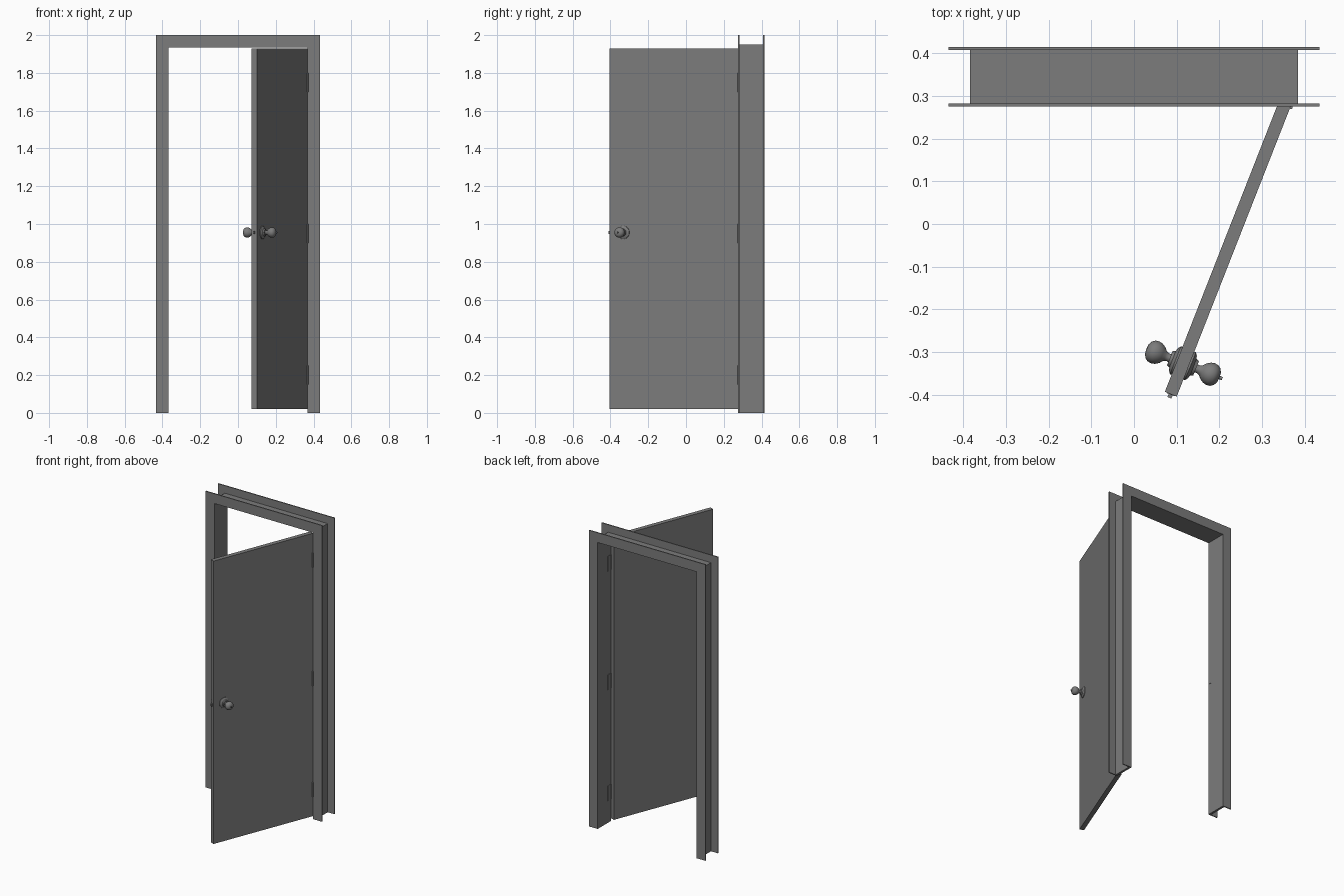
import bpy, bmesh, math
from mathutils import Matrix, Vector

if "Cube" in bpy.data.objects:
    bpy.data.objects.remove(bpy.data.objects["Cube"])

grey = bpy.data.materials.new("mid_grey")
grey.use_nodes = True
grey.diffuse_color = (0.2, 0.2, 0.2, 1)
grey.node_tree.nodes["Principled BSDF"].inputs["Base Color"].default_value = (0.2, 0.2, 0.2, 1)


def finish(name, bm, matrix=Matrix(), smooth=False):
    bmesh.ops.recalc_face_normals(bm, faces=bm.faces)
    for f in bm.faces:
        f.smooth = smooth
    mesh = bpy.data.meshes.new(name)
    bm.to_mesh(mesh)
    bm.free()
    mesh.materials.append(grey)
    ob = bpy.data.objects.new(name, mesh)
    bpy.context.collection.objects.link(ob)
    ob.matrix_world = matrix
    if smooth:
        bpy.ops.object.select_all(action='DESELECT')
        ob.select_set(True)
        bpy.context.view_layer.objects.active = ob
        bpy.ops.object.shade_smooth_by_angle(angle=math.radians(35))
    return ob


def box(name, lo, hi, matrix=Matrix()):
    lo, hi = Vector(lo), Vector(hi)
    bm = bmesh.new()
    bmesh.ops.create_cube(bm, size=1)
    for v in bm.verts:
        v.co = (lo + hi) / 2 + v.co * (hi - lo)
    return finish(name, bm, matrix)


def lathe(name, profile, matrix, steps=32):
    # profile is (radius, height), turned about local z
    bm = bmesh.new()
    verts = [bm.verts.new((r, 0, h)) for r, h in profile]
    edges = [bm.edges.new(pair) for pair in zip(verts, verts[1:])]
    bmesh.ops.spin(bm, geom=verts + edges, cent=(0, 0, 0), axis=(0, 0, 1),
                   angle=math.tau, steps=steps)
    bmesh.ops.remove_doubles(bm, verts=bm.verts, dist=0.0001)
    return finish(name, bm, matrix, True)


# Door frame: a channel section swept up, across and down with mitred corners
HALF, HEAD, LIP, WALL = 0.369, 1.934, 0.066, 0.015
FRONT, BACK, SHEET = 0.275, 0.415, 0.007
section = [(LIP, FRONT), (0, FRONT), (0, BACK), (LIP, BACK), (LIP, BACK - SHEET),
           (WALL, BACK - SHEET), (WALL, FRONT + SHEET), (LIP, FRONT + SHEET)]
bm = bmesh.new()
rings = []
for side, top in ((-1, 0), (-1, 1), (1, 1), (1, 0)):
    rings.append([bm.verts.new((side * (HALF + d), y, top * (HEAD + d))) for d, y in section])
n = len(section)
for a, b in zip(rings, rings[1:]):
    for i in range(n):
        j = (i + 1) % n
        bm.faces.new((a[i], a[j], b[j], b[i]))
bm.faces.new(rings[0])
bm.faces.new(rings[-1])
finish("door_frame", bm)

# Door leaf, swung open: local x runs from hinge to free edge, local y is thickness
WIDTH, THICK = 0.73, 0.03
along = Vector((-0.267, -0.68, 0)).normalized()
across = Vector((along.y, -along.x, 0))
swing = Matrix.Translation((0.367, 0.275, 0)) @ Matrix((along, across, (0, 0, 1))).transposed().to_4x4()
box("door_leaf", (0, 0, 0.02), (WIDTH, THICK, 1.93), swing)

# Knob, neck and rose on both faces
KNOB_X, KNOB_Z = 0.652, 0.955
rose = [(0, 0), (0.035, 0), (0.035, 0.004), (0.028, 0.009), (0.021, 0.011), (0.018, 0.018), (0, 0.018)]
knob = [(0, 0.012), (0.011, 0.012), (0.0095, 0.022), (0.012, 0.03), (0.02, 0.037), (0.0255, 0.046),
        (0.0275, 0.055), (0.026, 0.064), (0.021, 0.071), (0.012, 0.076), (0, 0.077)]
for name, y, turn in (("inner", THICK, -90), ("outer", 0, 90)):
    place = swing @ Matrix.Translation((KNOB_X, y, KNOB_Z)) @ Matrix.Rotation(math.radians(turn), 4, 'X')
    lathe(name + "_rose", rose, place)
    lathe(name + "_knob", knob, place)
    if name == "outer":
        lathe("lock_button", [(0, 0.074), (0.004, 0.074), (0.004, 0.084), (0, 0.084)], place, 12)

# Latch on the free edge
box("latch_plate", (WIDTH, 0.006, KNOB_Z - 0.03), (WIDTH + 0.001, 0.024, KNOB_Z + 0.03), swing)
box("latch_bolt", (WIDTH, 0.01, KNOB_Z - 0.009), (WIDTH + 0.009, 0.02, KNOB_Z + 0.009), swing)

# Strike plate and hinges
box("strike_plate", (-HALF, 0.283, KNOB_Z - 0.03), (-HALF + 0.002, 0.31, KNOB_Z + 0.03))
for name, z in (("lower", 0.2), ("middle", 0.95), ("upper", 1.75)):
    lathe(name + "_hinge_pin", [(0, -0.05), (0.004, -0.05), (0.004, 0.05), (0, 0.05)],
          Matrix.Translation((0.368, 0.273, z)), 12)
    box(name + "_hinge_plate", (HALF - 0.002, 0.276, z - 0.05), (HALF, 0.31, z + 0.05))
